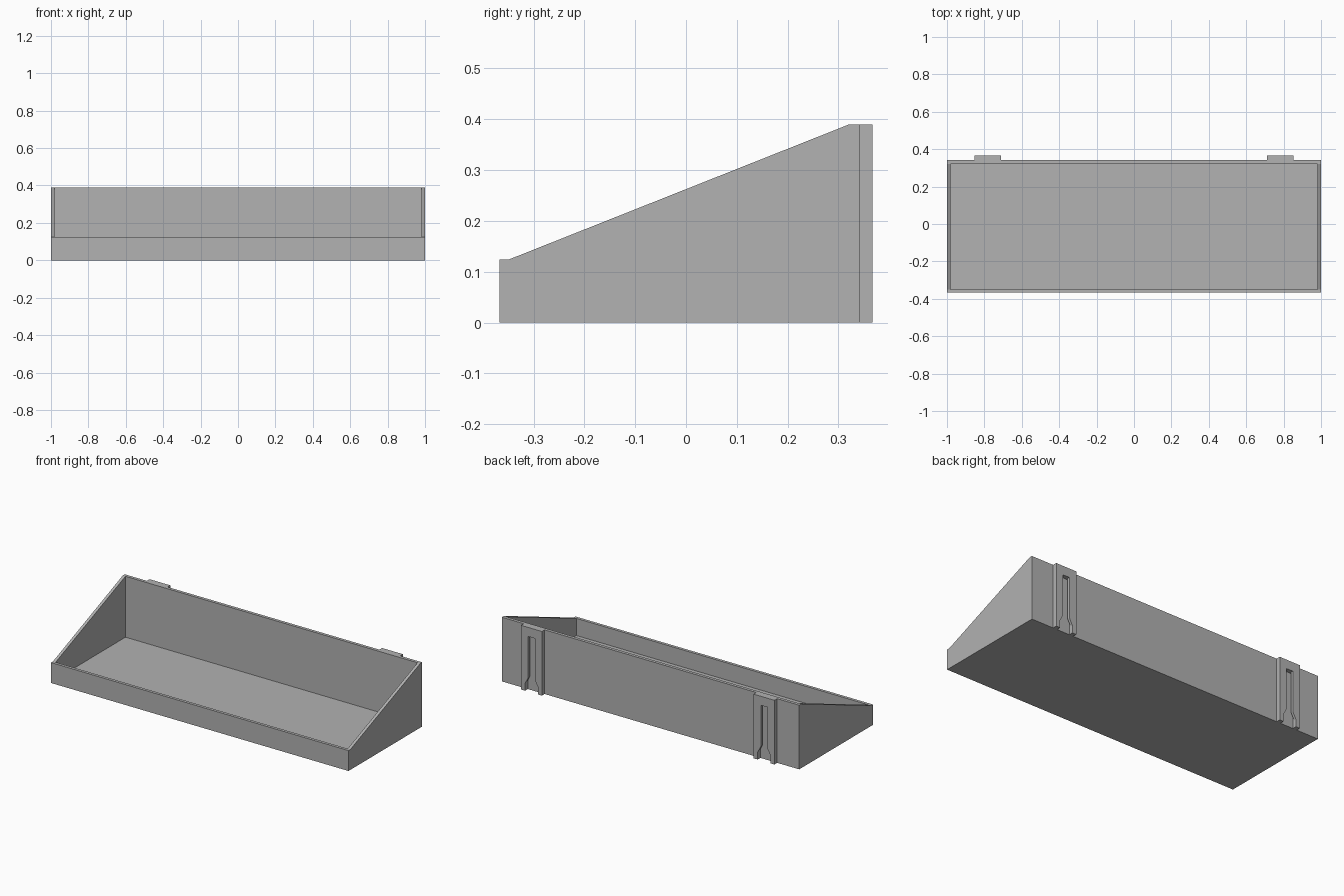
import bpy
import bmesh
from mathutils import Vector

if "Cube" in bpy.data.objects:
    bpy.data.objects.remove(bpy.data.objects["Cube"])

grey = bpy.data.materials.new("plain grey")
grey.diffuse_color = (0.445, 0.445, 0.445, 1)
grey.use_nodes = True
grey.node_tree.nodes["Principled BSDF"].inputs["Base Color"].default_value = grey.diffuse_color


def prism(name, points, extrude):
    """Solid made by extruding a flat outline along a vector."""
    bm = bmesh.new()
    face = bm.faces.new([bm.verts.new(p) for p in points])
    new = bmesh.ops.extrude_face_region(bm, geom=[face])["geom"]
    bmesh.ops.translate(bm, vec=Vector(extrude),
                        verts=[v for v in new if isinstance(v, bmesh.types.BMVert)])
    bmesh.ops.recalc_face_normals(bm, faces=bm.faces)
    mesh = bpy.data.meshes.new(name)
    bm.to_mesh(mesh)
    bm.free()
    mesh.materials.append(grey)
    obj = bpy.data.objects.new(name, mesh)
    bpy.context.collection.objects.link(obj)
    return obj


def cut(obj, cutter):
    """Subtract the cutter, then discard it."""
    mod = obj.modifiers.new("cut", 'BOOLEAN')
    mod.operation = 'DIFFERENCE'
    mod.solver = 'EXACT'
    mod.object = cutter
    bpy.context.view_layer.objects.active = obj
    bpy.ops.object.modifier_apply(modifier=mod.name)
    bpy.data.objects.remove(cutter)


FRONT, BACK, REAR = -0.367, 0.341, 0.367   # front wall, back wall, hanger face
HEIGHT, LOW, WALL, FLOOR = 0.39, 0.124, 0.018, 0.02

# Open tray with sloping ends
outline = [(FRONT, 0), (BACK, 0), (BACK, HEIGHT), (BACK - 0.02, HEIGHT),
           (FRONT + WALL, LOW), (FRONT, LOW)]
tray = prism("tray", [(-1, y, z) for y, z in outline], (2, 0, 0))
y0, y1 = FRONT + WALL, BACK - 0.019
x = 1 - WALL
cut(tray, prism("cavity", [(-x, y0, FLOOR), (x, y0, FLOOR), (x, y1, FLOOR), (-x, y1, FLOOR)],
                (0, 0, 1)))

# Rear hangers: undercut slot with a flared entry at the bottom
NARROW, WIDE, LIP = 0.022, 0.043, 0.352
for side, cx in (("left", -0.782), ("right", 0.782)):
    box = [(cx - 0.07, BACK, 0), (cx + 0.07, BACK, 0),
           (cx + 0.07, REAR, 0), (cx - 0.07, REAR, 0)]
    hanger = prism(side + "_hanger", box, (0, 0, HEIGHT))
    half = [(WIDE, -0.05), (WIDE, 0.045), (NARROW, 0.085), (NARROW, 0.335)]
    slot = half + [(-a, z) for a, z in reversed(half)]
    cut(hanger, prism("slot", [(cx + a, LIP - 0.001, z) for a, z in slot], (0, 0.05, 0)))
    inner = [(WIDE, -0.05), (WIDE, 0.335), (-WIDE, 0.335), (-WIDE, -0.05)]
    cut(hanger, prism("undercut", [(cx + a, BACK - 0.01, z) for a, z in inner],
                      (0, LIP - BACK + 0.01, 0)))
